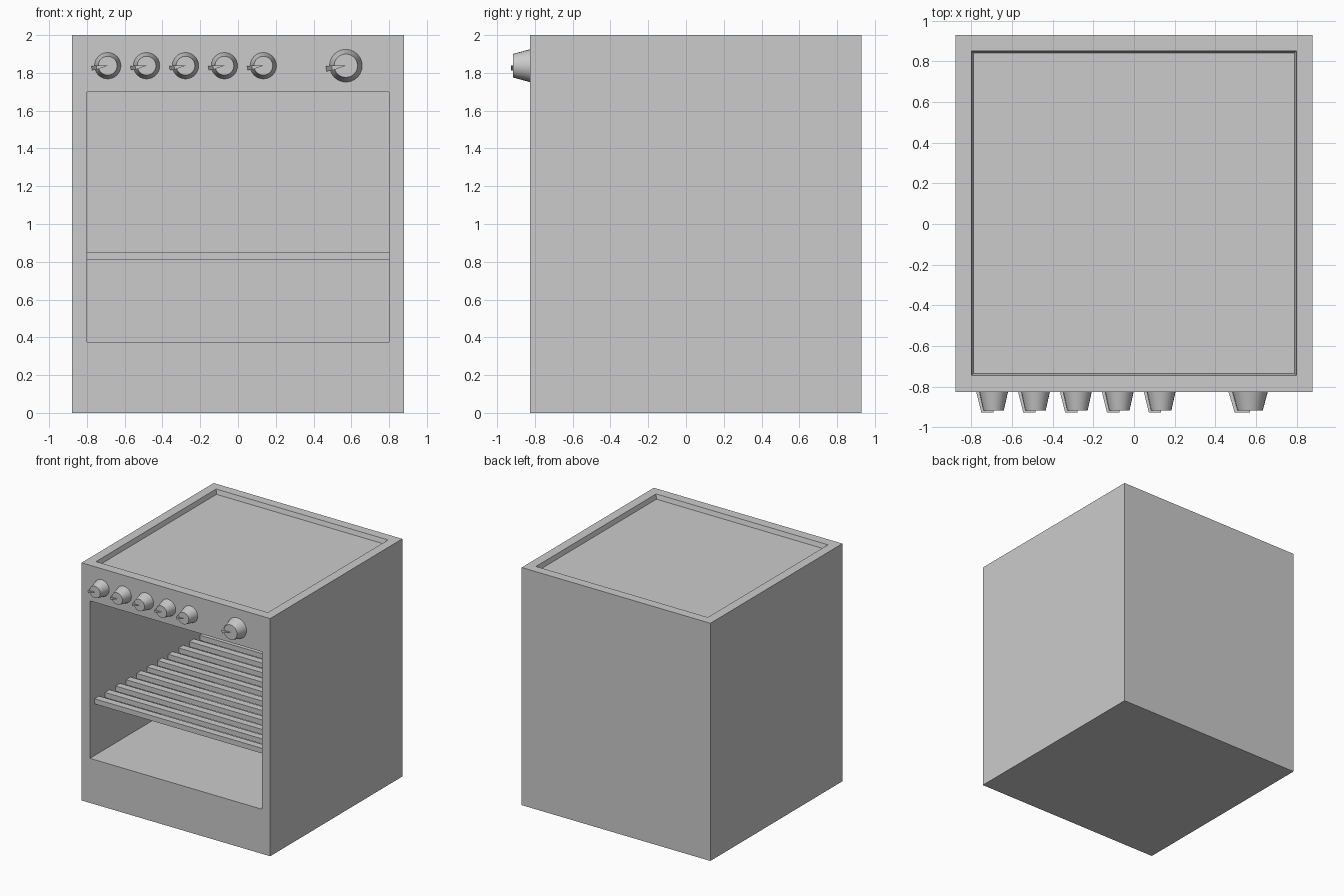
import bpy, bmesh, math
from mathutils import Matrix, Vector

if "Cube" in bpy.data.objects:
    bpy.data.objects.remove(bpy.data.objects["Cube"])

W, FRONT, BACK, H = 0.878, -0.826, 0.93, 2.0


def finish(name, bm, smooth=False):
    bmesh.ops.recalc_face_normals(bm, faces=bm.faces)
    me = bpy.data.meshes.new(name)
    bm.to_mesh(me)
    bm.free()
    ob = bpy.data.objects.new(name, me)
    bpy.context.collection.objects.link(ob)
    if smooth:
        bpy.context.view_layer.objects.active = ob
        ob.select_set(True)
        bpy.ops.object.shade_smooth_by_angle(angle=math.radians(35))
        ob.select_set(False)
    return ob


def add_box(bm, lo, hi):
    lo, hi = Vector(lo), Vector(hi)
    m = Matrix.Translation((lo + hi) / 2) @ Matrix.Diagonal((*(hi - lo), 1))
    bmesh.ops.create_cube(bm, size=1, matrix=m)


def ring(bm, face, lo, hi):
    """Inset a face and fit its corners to the box lo..hi."""
    mid = face.calc_center_median()
    bmesh.ops.inset_individual(bm, faces=[face], thickness=0.02)
    for v in face.verts:
        v.co = [hi[i] if v.co[i] > mid[i] else lo[i] for i in range(3)]


# body: one box with a shallow hob recess and a deep oven cavity
bm = bmesh.new()
add_box(bm, (-W, FRONT, 0), (W, BACK, H))
bm.normal_update()
top = next(f for f in bm.faces if f.normal.z > 0.9)
front = next(f for f in bm.faces if f.normal.y < -0.9)
ring(bm, top, (-0.80, -0.745, H), (0.80, 0.852, H))
ring(bm, top, (-0.79, -0.735, 1.962), (0.79, 0.842, 1.962))
ring(bm, front, (-0.80, FRONT, 0.375), (0.80, FRONT, 1.70))
ring(bm, front, (-0.80, 0.85, 0.375), (0.80, 0.85, 1.70))
finish("oven_body", bm)

# oven rack: cross bars spanning the cavity
bm = bmesh.new()
for i in range(12):
    y = -0.765 + 0.14 * i
    add_box(bm, (-0.80, y, 0.81), (0.80, y + 0.06, 0.853))
finish("oven_rack", bm)


# knobs: tapered dial with a wedge pointer
def knob(name, x, s):
    bm = bmesh.new()
    bmesh.ops.create_cone(bm, cap_ends=True, segments=24, radius1=0.07 * s,
                          radius2=0.05 * s, depth=0.091,
                          matrix=Matrix.Translation((0, -0.0455, 0)) @ Matrix.Rotation(math.pi / 2, 4, 'X'))
    # pointer: triangular section, tapering towards the front
    rot = Matrix.Rotation(math.radians(-9), 3, 'Y')
    ends = []
    for y, r in ((0, 0.085), (-0.101, 0.06)):
        pts = ((0, 0), (-r * s, 0.011 * s), (-r * s, -0.011 * s))
        ends.append([bm.verts.new(rot @ Vector((px, y, pz))) for px, pz in pts])
    a, b = ends
    bm.faces.new(a)
    bm.faces.new(b[::-1])
    for i in range(3):
        j = (i + 1) % 3
        bm.faces.new((a[i], b[i], b[j], a[j]))
    finish(name, bm, smooth=True).location = (x, FRONT, 1.838)


for i in range(5):
    knob(f"burner_knob_{i + 1}", -0.69 + 0.206 * i, 1.0)
knob("oven_knob", 0.571, 1.24)
